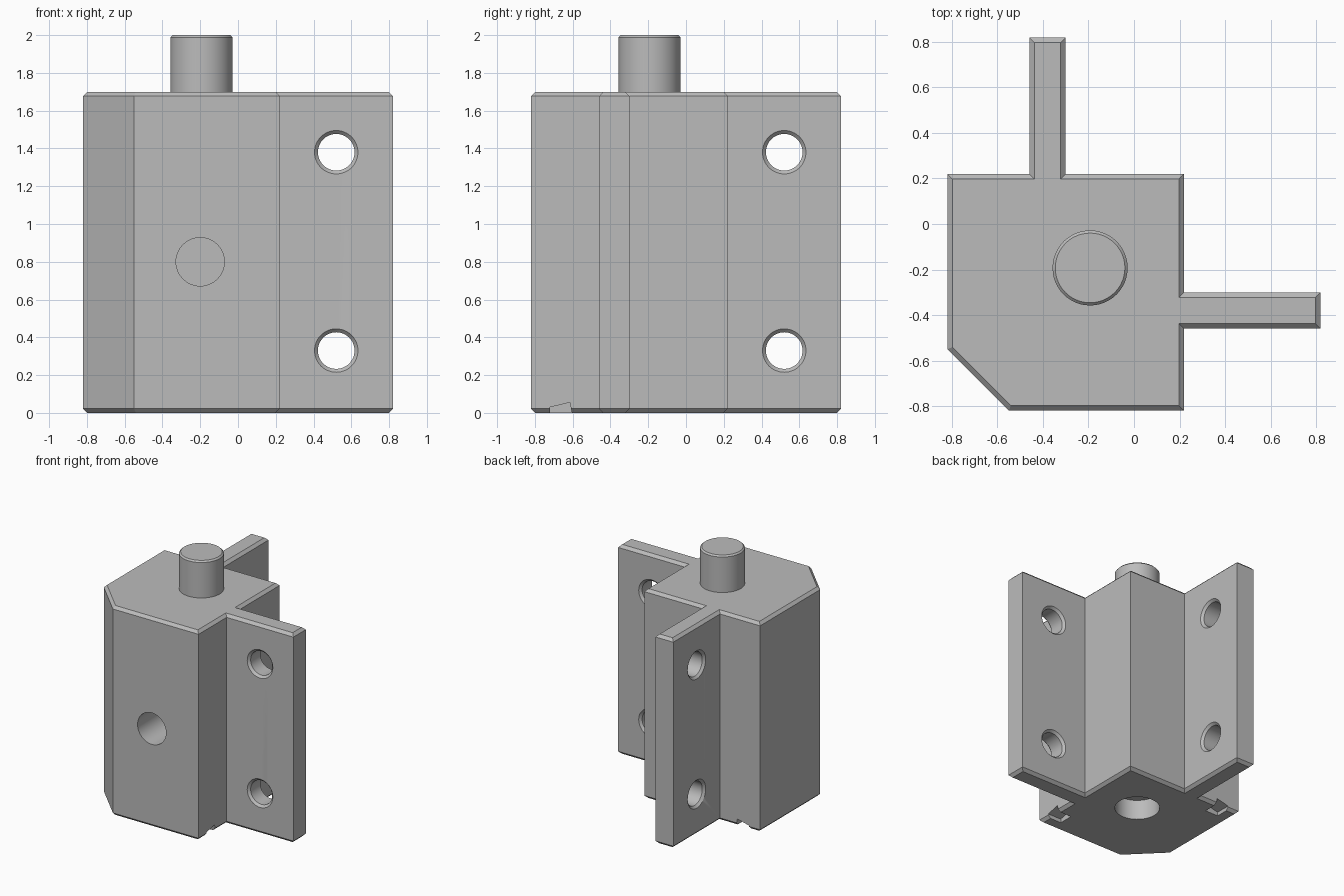
import bpy, bmesh, math
from mathutils import Vector, Matrix

cube = bpy.data.objects.get("Cube")
if cube:
    bpy.data.objects.remove(cube, do_unlink=True)

steel = bpy.data.materials.new("plain grey steel")
steel.use_nodes = True
GREY = (0.5, 0.5, 0.5, 1)
steel.diffuse_color = GREY
steel.node_tree.nodes["Principled BSDF"].inputs["Base Color"].default_value = GREY


def make_object(name, bm):
    bmesh.ops.recalc_face_normals(bm, faces=bm.faces)
    mesh = bpy.data.meshes.new(name)
    bm.to_mesh(mesh)
    bm.free()
    mesh.materials.append(steel)
    obj = bpy.data.objects.new(name, mesh)
    bpy.context.collection.objects.link(obj)
    return obj


def loft(name, rings):
    """Join stacked rings of points and cap both ends."""
    bm = bmesh.new()
    loops = [[bm.verts.new(p) for p in ring] for ring in rings]
    n = len(loops[0])
    for a, b in zip(loops, loops[1:]):
        for i in range(n):
            j = (i + 1) % n
            bm.faces.new((a[i], a[j], b[j], b[i]))
    bm.faces.new(loops[0][::-1])
    bm.faces.new(loops[-1])
    return make_object(name, bm)


def turned(name, profile, centre, axis="Z", sides=48):
    """Round part from (radius, position along axis) pairs."""
    turn = {"Z": Matrix.Identity(3),
            "X": Matrix.Rotation(math.pi / 2, 3, "Y"),
            "Y": Matrix.Rotation(-math.pi / 2, 3, "X")}[axis]
    angles = [math.tau * i / sides for i in range(sides)]
    return loft(name, [[Vector(centre) + turn @ Vector((r * math.cos(a), r * math.sin(a), h))
                        for a in angles] for r, h in profile])


def inset(points, d):
    """Mitred inward offset of an anticlockwise outline."""
    result = []
    for i, p in enumerate(points):
        e1 = (p - points[i - 1]).normalized()
        e2 = (points[(i + 1) % len(points)] - p).normalized()
        n1, n2 = Vector((-e1.y, e1.x)), Vector((-e2.y, e2.x))
        result.append(p + (n1 + n2) * d / (1 + n1.dot(n2)))
    return result


# Body with two mounting fins, symmetric about the diagonal
half = [(-0.55, -0.82), (0.22, -0.82), (0.22, -0.46), (0.82, -0.46),
        (0.82, -0.30), (0.22, -0.30)]
outline = [Vector(p) for p in half + [(0.22, 0.22)] + [(y, x) for x, y in reversed(half)]]
HEIGHT, EDGE = 1.70, 0.022
small = inset(outline, EDGE)
body = loft("body", [[(p.x, p.y, z) for p in ring] for ring, z in
                     ((small, 0), (outline, EDGE), (outline, HEIGHT - EDGE), (small, HEIGHT))])

# Countersunk bolt holes through both fins
cutters = []
bolt = [(0.135, -0.10), (0.115, -0.08), (0.097, -0.062),
        (0.097, 0.062), (0.115, 0.08), (0.135, 0.10)]
for z in (0.33, 1.38):
    cutters.append(turned("bolt_hole_cutter", bolt, (0.52, -0.38, z), "Y"))
    cutters.append(turned("bolt_hole_cutter", bolt, (-0.38, 0.52, z), "X"))

# Blind holes in the front and the underside
cutters.append(turned("front_hole_cutter", [(0.128, -0.1), (0.128, 0.45)], (-0.20, -0.82, 0.80), "Y"))
cutters.append(turned("bottom_hole_cutter", [(0.165, -0.1), (0.165, 0.16)], (-0.193, -0.193, 0)))

# Small wedge notches in the bottom edge
wedge = [(-0.72, -0.02), (-0.60, -0.02), (-0.615, 0.055), (-0.72, 0.03)]
for swap in (False, True):
    rings = [[(y, x, z) if swap else (x, y, z) for y, z in wedge] for x in (0.10, 0.30)]
    cutters.append(loft("notch_cutter", rings))

for cutter in cutters:
    mod = body.modifiers.new("cut", "BOOLEAN")
    mod.operation, mod.solver, mod.object = "DIFFERENCE", "EXACT", cutter
bpy.context.view_layer.objects.active = body
for mod in list(body.modifiers):
    bpy.ops.object.modifier_apply(modifier=mod.name)
for cutter in cutters:
    bpy.data.objects.remove(cutter, do_unlink=True)

# Pin on the top
pin = turned("top_pin", [(0.165, HEIGHT - 0.01), (0.165, 1.988), (0.153, 2.0)], (-0.193, -0.193, 0))

for obj in (body, pin):
    bpy.ops.object.select_all(action="DESELECT")
    obj.select_set(True)
    bpy.context.view_layer.objects.active = obj
    bpy.ops.object.shade_smooth_by_angle(angle=math.radians(25))
